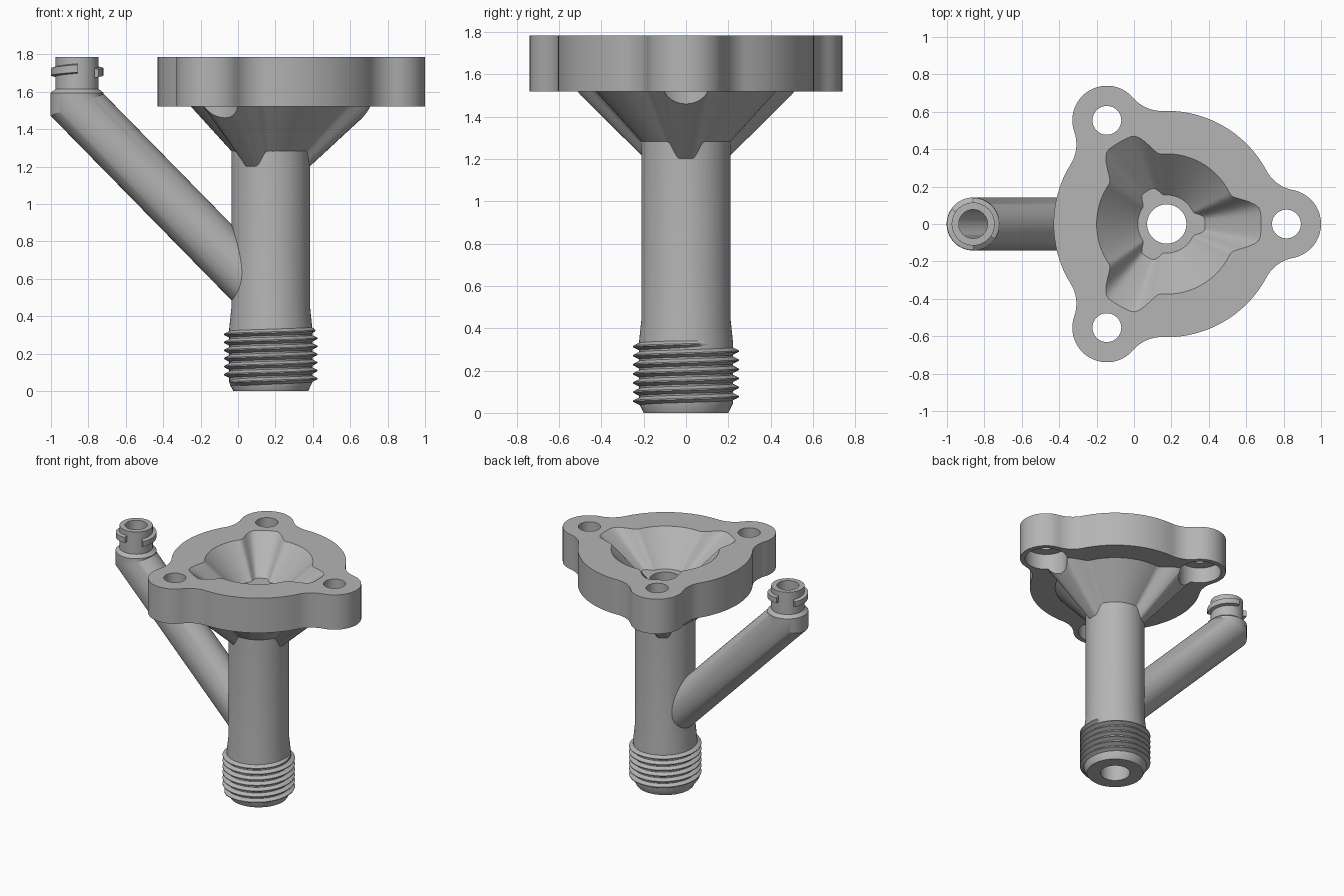
import bpy, bmesh
from math import sin, cos, pi, radians, atan2, acos, sqrt

AX = 0.175            # x of the main axis
SX = -0.86            # x of the side port axis
LOBES = [0, 2 * pi / 3, -2 * pi / 3]
BASE, TOP = 1.52, 1.785

if "Cube" in bpy.data.objects:
    bpy.data.objects.remove(bpy.data.objects["Cube"])

grey = bpy.data.materials.new("plain grey")
grey.use_nodes = True
colour = (0.46, 0.46, 0.46, 1)
grey.diffuse_color = colour
grey.node_tree.nodes["Principled BSDF"].inputs["Base Color"].default_value = colour


def loft(name, rings):
    """Closed solid through rings of equal point count."""
    bm = bmesh.new()
    rows = [[bm.verts.new(p) for p in ring] for ring in rings]
    n = len(rows[0])
    for a, b in zip(rows, rows[1:]):
        for i in range(n):
            j = (i + 1) % n
            bm.faces.new((a[i], a[j], b[j], b[i]))
    bm.faces.new(rows[0][::-1])
    bm.faces.new(rows[-1])
    bmesh.ops.recalc_face_normals(bm, faces=bm.faces)
    mesh = bpy.data.meshes.new(name)
    bm.to_mesh(mesh)
    bm.free()
    mesh.materials.append(grey)
    ob = bpy.data.objects.new(name, mesh)
    bpy.context.collection.objects.link(ob)
    return ob


def circle(x, y, r, z, n=64):
    return [(x + r * cos(2 * pi * i / n), y + r * sin(2 * pi * i / n), z) for i in range(n)]


def lathe(name, x, y, profile, n=64):
    return loft(name, [circle(x, y, r, z, n) for r, z in profile])


def combine(target, tool, operation):
    mod = target.modifiers.new(operation, "BOOLEAN")
    mod.operation, mod.solver, mod.object = operation, "EXACT", tool
    bpy.context.view_layer.objects.active = target
    bpy.ops.object.modifier_apply(modifier=mod.name)
    bpy.data.objects.remove(tool)


def bump(a):
    """1 along each lobe direction, easing to 0 between lobes."""
    d = min(abs((a - l + pi) % (2 * pi) - pi) for l in LOBES)
    t = min(max((radians(25) - d) / radians(17), 0), 1)
    return t * t * (3 - 2 * t)


def lobed_ring(r, dr, z, dz=0, n=144):
    ring = []
    for i in range(n):
        a = 2 * pi * i / n
        b = bump(a)
        ring.append((AX + (r + dr * b) * cos(a), (r + dr * b) * sin(a), z + dz * b))
    return ring


def flange_outline(z, big=0.605, dist=0.64, small=0.185, fillet=0.2):
    """Disc with three round ears, joined by tangent fillets."""
    reach = big + fillet
    a = acos((reach ** 2 + dist ** 2 - (small + fillet) ** 2) / (2 * reach * dist))
    fx, fy = reach * cos(a), reach * sin(a)
    phi = atan2(fy, fx - dist)
    points = []

    def arc(rot, cx, cy, r, a0, a1, n):
        for i in range(n):
            t = a0 + (a1 - a0) * i / n
            x, y = cx + r * cos(t), cy + r * sin(t)
            points.append((AX + x * cos(rot) - y * sin(rot), x * sin(rot) + y * cos(rot), z))

    for k in range(3):
        rot = k * 2 * pi / 3
        arc(rot, dist, 0, small, -phi, phi, 24)
        arc(rot, fx, fy, fillet, phi + pi, a + pi, 12)
        arc(rot, 0, 0, big, a, 2 * pi / 3 - a, 24)
        # fillet leading into the next ear
        nxt = rot + 2 * pi / 3
        arc(nxt, fx, -fy, fillet, pi - a, pi - phi, 12)
    return points


def side_path(name, r, shift, profile, n=48):
    """Slanted pipe mitred into a vertical port."""
    mitre = [(x, y, z + 0.41 * (x - SX)) for x, y, z in circle(SX, 0, r, 1.53, n)]
    start = [(x + shift, y, z - 1.02 * shift) for x, y, z in mitre]
    return loft(name, [start, mitre] + [circle(SX, 0, q, z, n) for q, z in profile])


def helix(name, x, r0, r1, foot, crest, z0, pitch, a0, turns, fade):
    """Ridge wound around a vertical axis."""
    steps = int(turns * 64)
    rings = []
    for i in range(steps + 1):
        a = a0 + 2 * pi * turns * i / steps
        z = z0 + pitch * turns * i / steps
        f = min(1, (min(i, steps - i) + 1) / fade)
        rt = r0 + (r1 - r0) * f
        rings.append([(x + q * cos(a), q * sin(a), z + h) for q, h in
                      ((r0, -foot), (rt, -crest), (rt, crest), (r0, foot))])
    return loft(name, rings)


# Main body: stem, funnel, flange and side pipe joined
body = lathe("funnel_body", AX, 0, [(0.2, 0), (0.222, 0.045), (0.222, 0.335), (0.21, 0.45), (0.21, 1.54)])
combine(body, loft("funnel", [lobed_ring(0.2, 0, 1.1), lobed_ring(0.208, 0, 1.28, -0.08),
                              lobed_ring(0.435, 0.13, 1.53)]), "UNION")
combine(body, loft("flange", [flange_outline(BASE), flange_outline(TOP)]), "UNION")
combine(body, side_path("side_pipe", 0.142, 1.02, [(0.142, 1.594), (0.115, 1.615), (0.115, TOP)]), "UNION")

# Bolt holes with counterbores from below
for a in LOBES:
    x, y = AX + 0.64 * cos(a), 0.64 * sin(a)
    combine(body, lathe("bolt_hole", x, y, [(0.15, 1.2), (0.15, 1.64), (0.077, 1.64), (0.077, 1.9)], 48), "DIFFERENCE")

# Inner funnel with three channels, then the bores
ledge, over = 1.56, 0.045
combine(body, loft("funnel_hollow", [lobed_ring(0.155, 0.05, ledge), lobed_ring(0.375, 0.13, TOP),
                                     lobed_ring(0.419, 0.146, TOP + over)]), "DIFFERENCE")
combine(body, lathe("main_bore", AX, 0, [(0.105, -0.1), (0.105, 1.7)]), "DIFFERENCE")
combine(body, side_path("side_bore", 0.077, 1.0, [(0.077, 1.9)]), "DIFFERENCE")

# Screw thread on the stem and two locking lugs on the side port
thread = helix("stem_thread", AX, 0.215, 0.25, 0.021, 0.003, 0.045, 0.043, pi, 6.6, 12)
parts = [body, thread]
for k, name in enumerate(("port_lug_left", "port_lug_right")):
    parts.append(helix(name, SX, 0.105, 0.14, 0.028, 0.02, 1.7, 0.07, radians(145 - 180 * k), 0.35, 1))

bpy.ops.object.select_all(action="DESELECT")
for ob in parts:
    ob.select_set(True)
bpy.context.view_layer.objects.active = body
bpy.ops.object.shade_smooth_by_angle(angle=radians(28))
